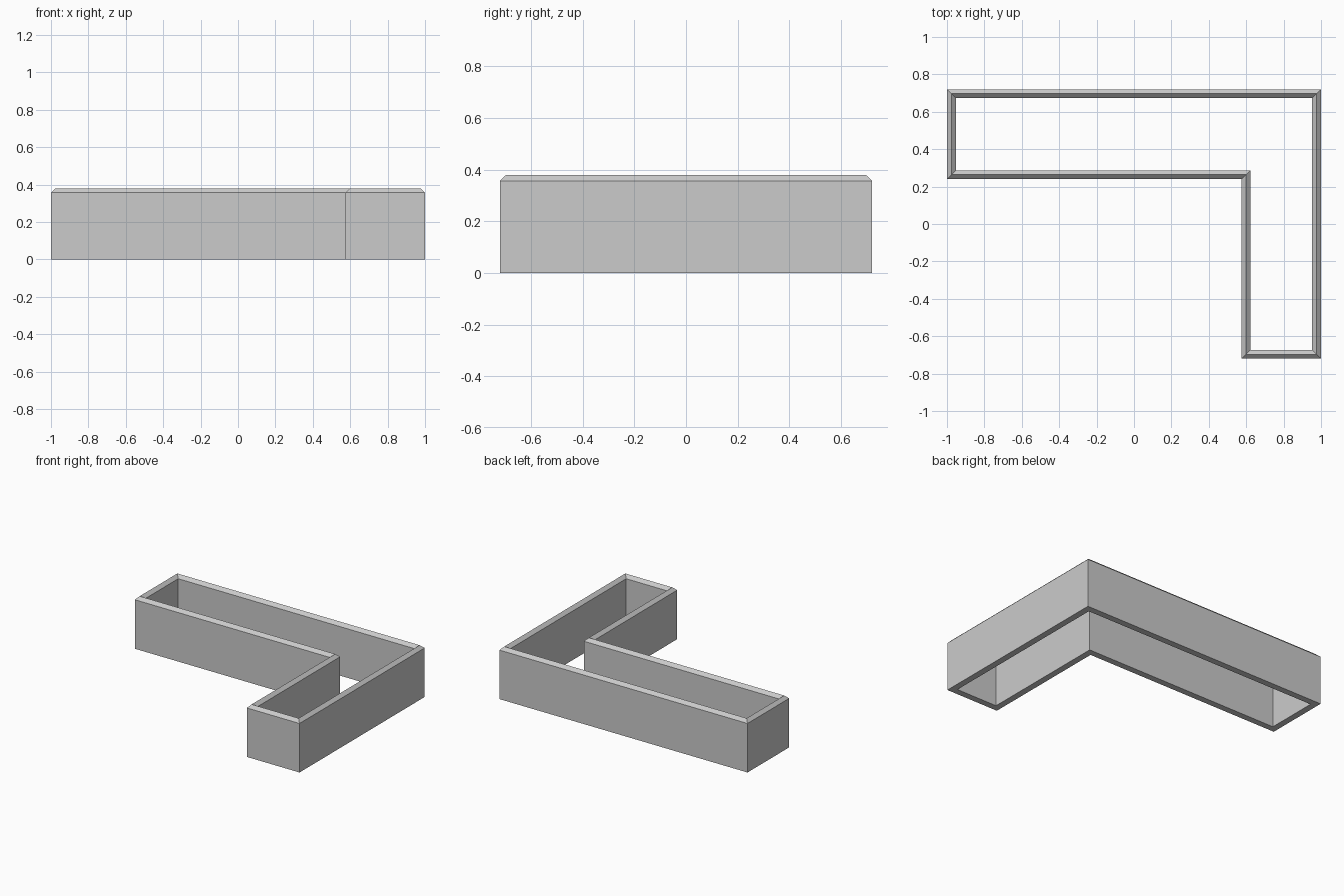
import bpy
import bmesh

# Remove the default cube
cube = bpy.data.objects.get("Cube")
if cube:
    bpy.data.objects.remove(cube, do_unlink=True)

# Plain grey material
GREY = (0.6, 0.6, 0.6, 1.0)
mat = bpy.data.materials.new("plain_grey")
mat.use_nodes = True
mat.diffuse_color = GREY
mat.node_tree.nodes["Principled BSDF"].inputs["Base Color"].default_value = GREY

# L-shaped outline, counter-clockwise
OUTLINE = [(-1, 0.24), (0.575, 0.24), (0.575, -0.72),
           (1, -0.72), (1, 0.72), (-1, 0.72)]
THICK = 0.047
EAVE, RIDGE = 0.357, 0.38


def inset(points, d):
    """Move each edge of a right-angled outline inward by d."""
    result = []
    for i, (x, y) in enumerate(points):
        px, py = points[i - 1]
        nx, ny = points[(i + 1) % len(points)]
        for ax, ay in ((x - px, y - py), (nx - x, ny - y)):
            if abs(ax) > abs(ay):
                dy = d if ax > 0 else -d
            else:
                dx = -d if ay > 0 else d
        result.append((x + dx, y + dy))
    return result


# Wall cross-section as (inset, height), swept around the outline
section = [(0, 0), (0, EAVE), (THICK / 2, RIDGE), (THICK, EAVE), (THICK, 0)]
bm = bmesh.new()
loops = [[bm.verts.new((x, y, z)) for x, y in inset(OUTLINE, d)]
         for d, z in section]
for k, a in enumerate(loops):
    b = loops[(k + 1) % len(loops)]
    for i in range(len(a)):
        j = (i + 1) % len(a)
        bm.faces.new((a[i], a[j], b[j], b[i]))
bmesh.ops.recalc_face_normals(bm, faces=bm.faces)

mesh = bpy.data.meshes.new("parapet_wall")
bm.to_mesh(mesh)
bm.free()
mesh.materials.append(mat)
wall = bpy.data.objects.new("parapet_wall", mesh)
bpy.context.collection.objects.link(wall)
